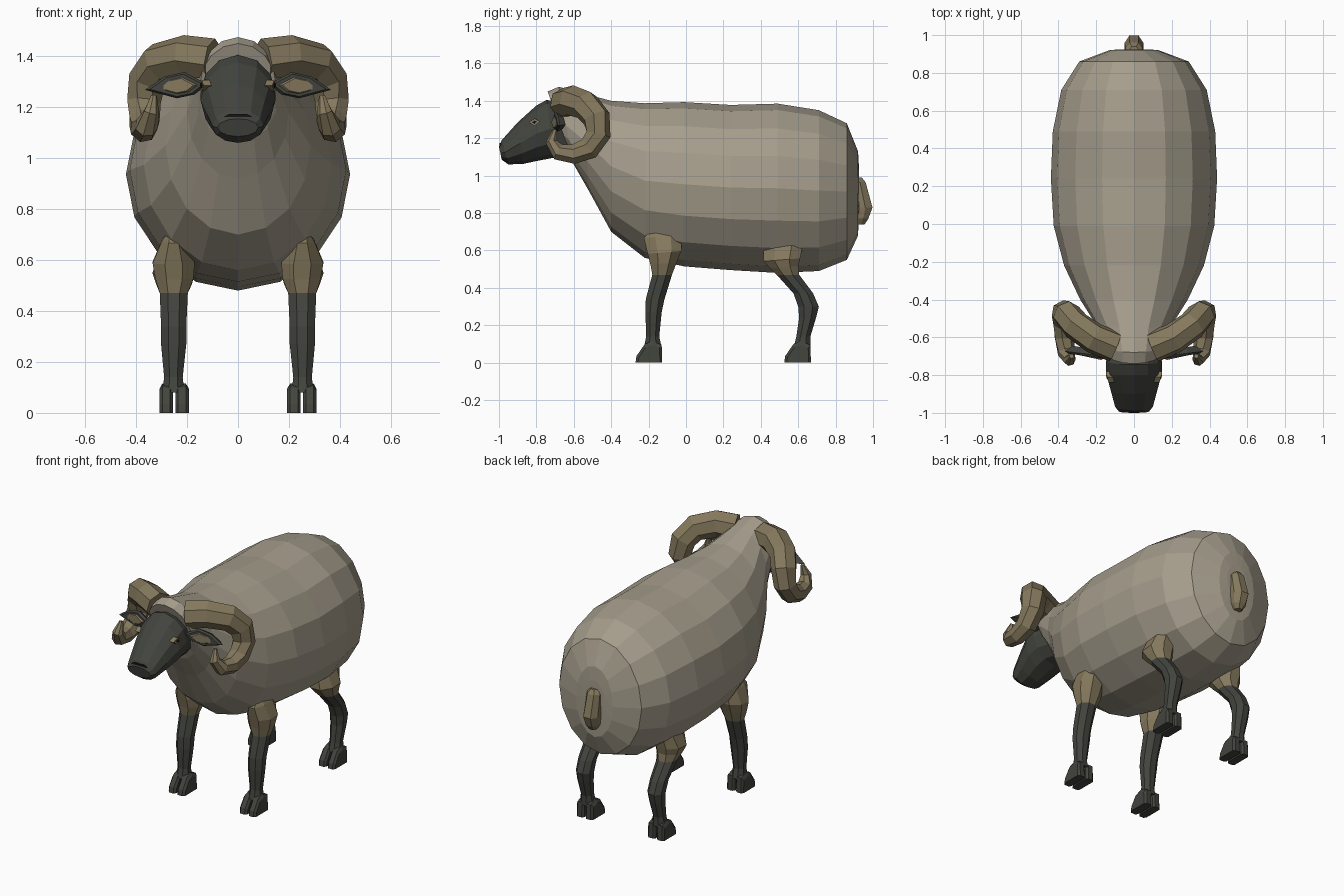
import bpy, bmesh, math
from mathutils import Vector

if "Cube" in bpy.data.objects:
    bpy.data.objects.remove(bpy.data.objects["Cube"])


def material(name, rgb):
    m = bpy.data.materials.new(name)
    m.diffuse_color = (*rgb, 1)
    m.use_nodes = True
    m.node_tree.nodes["Principled BSDF"].inputs["Base Color"].default_value = m.diffuse_color
    return m


WOOL = material("wool", (0.38, 0.34, 0.265))
TAN = material("tan_horn", (0.235, 0.19, 0.11))
DARK = material("dark_skin", (0.055, 0.058, 0.048))
BLACK = material("pupil", (0.008, 0.008, 0.008))


def loft(name, rings, mats, rule=None):
    """Skin a list of equal-sized point rings and cap both ends."""
    bm = bmesh.new()
    loops = [[bm.verts.new(p) for p in r] for r in rings]
    n = len(loops[0])
    for a, b in zip(loops, loops[1:]):
        for i in range(n):
            j = (i + 1) % n
            bm.faces.new((a[i], a[j], b[j], b[i]))
    bm.faces.new(loops[0][::-1])
    bm.faces.new(loops[-1])
    bmesh.ops.recalc_face_normals(bm, faces=bm.faces)
    if rule:
        for f in bm.faces:
            f.material_index = rule(f.calc_center_median())
    me = bpy.data.meshes.new(name)
    bm.to_mesh(me)
    bm.free()
    for m in mats:
        me.materials.append(m)
    ob = bpy.data.objects.new(name, me)
    bpy.context.collection.objects.link(ob)
    return ob


def mirrored(ob):
    m = ob.modifiers.new("Mirror", 'MIRROR')
    m.use_axis[0] = True
    m.use_mirror_merge = False
    return ob


def tilted(n, yt, zt, yb, zb, hw):
    """Ellipse ring running from a top point to a bottom point."""
    out = []
    for i in range(n):
        a = 2 * math.pi * i / n
        c = (1 + math.cos(a)) / 2
        out.append((hw * math.sin(a), yb + (yt - yb) * c, zb + (zt - zb) * c))
    return out


def tube(path, n):
    """Rings along a path of (x, y, z, radius)."""
    pts = [Vector(p[:3]) for p in path]
    rings, side = [], Vector((0, 0, 1))
    for i, p in enumerate(pts):
        t = (pts[min(i + 1, len(pts) - 1)] - pts[max(i - 1, 0)]).normalized()
        side = (side - t * side.dot(t)).normalized()
        up = t.cross(side)
        rings.append([p + path[i][3] * (side * math.cos(2 * math.pi * k / n)
                      + up * math.sin(2 * math.pi * k / n)) for k in range(n)])
    return rings


# Woolly body, from rump to the collar behind the face
body = [(.925, 1.04, .925, .82, .075), (.92, 1.13, .92, .68, .13),
        (.86, 1.28, .86, .55, .29), (.71, 1.35, .71, .49, .385),
        (.49, 1.385, .49, .48, .43), (.24, 1.378, .24, .495, .44),
        (-.01, 1.393, -.01, .515, .425), (-.22, 1.387, -.22, .56, .37),
        (-.40, 1.40, -.40, .70, .285), (-.55, 1.44, -.52, .92, .20),
        (-.68, 1.475, -.60, 1.06, .165), (-.74, 1.45, -.62, 1.12, .15)]
loft("body", [tilted(16, *b) for b in body], [WOOL])

# Dark head tapering to the muzzle, with a small flat nose
head = [(-.62, 1.38, -.59, 1.09, .12), (-.745, 1.405, -.71, 1.095, .148),
        (-.80, 1.375, -.79, 1.08, .147), (-.90, 1.285, -.87, 1.063, .122),
        (-.985, 1.19, -.95, 1.06, .10), (-1.0, 1.155, -.985, 1.085, .08)]
loft("head", [tilted(12, *h) for h in head], [DARK])
loft("mouth", [[(-.055, y, 1.162), (-.035, y, 1.174), (.035, y, 1.174), (.055, y, 1.162)]
               for y in (-.99, -.998)], [BLACK])

# Eyes: diamond iris with a pupil plate
for name, r, x, mat in (("eye", .03, .142, TAN), ("pupil", .013, .146, BLACK)):
    mirrored(loft(name, [[(xx + .25 * (y + .81), y, z) for y, z in
                          ((-.81 - r, 1.285), (-.81, 1.285 + r * .7),
                           (-.81 + r, 1.29), (-.81, 1.285 - r * .7))]
                         for xx in (x - .03, x)], [mat]))

# Curled horns
horn = [(.10, -.65, 1.385, .085), (.21, -.605, 1.40, .083), (.31, -.535, 1.375, .08),
        (.355, -.48, 1.31, .076), (.37, -.47, 1.22, .068), (.37, -.52, 1.145, .062),
        (.37, -.60, 1.115, .054), (.36, -.68, 1.125, .046), (.34, -.72, 1.18, .032),
        (.33, -.70, 1.245, .012)]
mirrored(loft("horn", tube(horn, 7), [TAN]))

# Ears: dark leaf with a tan inner plate
leaf = [(.12, 1.29), (.21, 1.338), (.29, 1.32), (.365, 1.268), (.24, 1.235), (.17, 1.25)]


def leaf_ring(scale, dy):
    return [(.24 + (x - .24) * scale, -.70 + .12 * (x - .15) + dy,
             1.283 + (z - 1.283) * scale) for x, z in leaf]


mirrored(loft("ear", [leaf_ring(.7, .03), leaf_ring(1, 0), leaf_ring(.85, -.012)], [DARK]))
mirrored(loft("inner_ear", [leaf_ring(.7, -.008), leaf_ring(.55, -.016)], [TAN]))

# Legs: rings of (z, y back/front, x in/out), tan above and dark below
front_leg = [(.70, -.20, -.06, .225, .285), (.675, -.225, -.02, .205, .30),
             (.59, -.205, -.025, .17, .335), (.53, -.19, -.05, .175, .325),
             (.47, -.18, -.075, .197, .307), (.34, -.215, -.115, .203, .302),
             (.27, -.217, -.13, .203, .302), (.14, -.213, -.143, .217, .29),
             (.08, -.225, -.13, .21, .297)]
hind_leg = [(.65, .50, .59, .235, .285), (.62, .415, .625, .205, .305),
            (.55, .415, .61, .17, .335), (.51, .45, .60, .18, .322),
            (.47, .485, .605, .197, .307), (.37, .575, .68, .203, .302),
            (.30, .60, .71, .203, .30), (.24, .605, .695, .208, .297),
            (.14, .59, .665, .217, .29), (.08, .575, .665, .21, .297)]


def leg_ring(z, y0, y1, x0, x1, slope):
    cx, cy = (x0 + x1) / 2, (y0 + y1) / 2
    out = []
    for k in range(8):
        a = math.pi * (k + .5) / 4
        s = 1 / math.cos(math.pi / 8)
        y = (y1 - y0) / 2 * math.sin(a) * s
        out.append((cx + (x1 - x0) / 2 * math.cos(a) * s, cy + y, z + slope * y))
    return out


for name, spec, toe in (("front_leg", front_leg, -.27), ("hind_leg", hind_leg, .525)):
    rings = [leg_ring(*s, .08 if s[0] > .5 else 0) for s in spec]
    mirrored(loft(name, rings, [TAN, DARK], lambda c: 0 if c.z > .465 else 1))
    # Cloven hoof: two wedge toes side by side
    profile = [(0, 0), (.005, .035), (.05, .10), (.09, .115), (.14, .095), (.143, 0)]
    for side, xs in (("inner", (.192, .205, .235, .246)), ("outer", (.256, .267, .297, .308))):
        rings = []
        for x, k in zip(xs, (.82, 1, 1, .82)):
            rings.append([(x, toe + .075 + (y - .075) * k, z * k) for y, z in profile])
        mirrored(loft(name + "_hoof_" + side, rings, [DARK]))

# Short tail
tail = [(.99, .90, .94, .025), (.965, .90, .96, .045), (.83, .92, .997, .05),
        (.77, .92, .975, .042), (.74, .92, .955, .022)]
loft("tail", [[(-w, y0, z), (-w, (y0 + y1) / 2, z), (-w / 2, y1, z), (w / 2, y1, z),
               (w, (y0 + y1) / 2, z), (w, y0, z)] for z, y0, y1, w in tail], [TAN])
